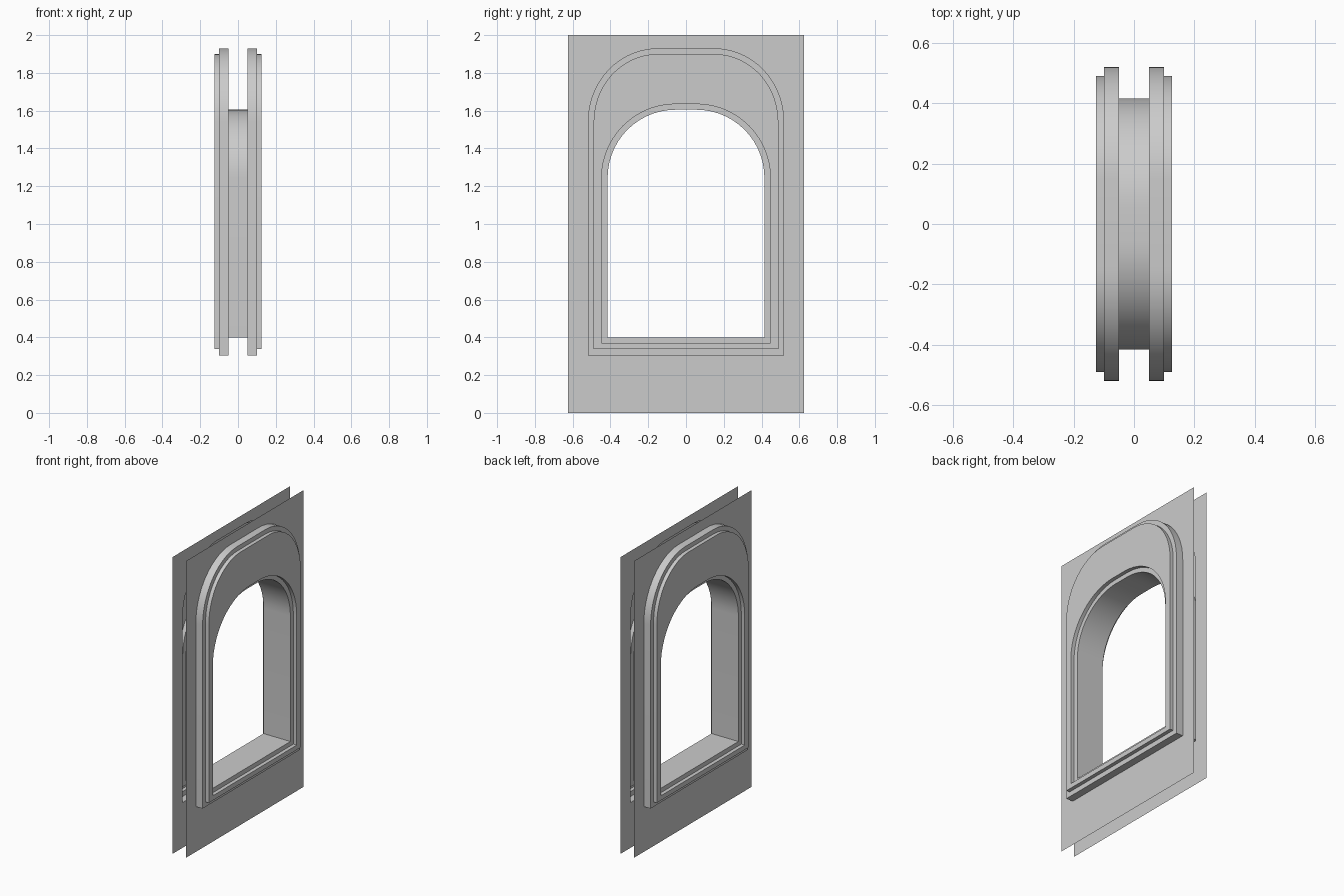
import bpy, bmesh
from math import sin, cos, pi, radians

if "Cube" in bpy.data.objects:
    bpy.data.objects.remove(bpy.data.objects["Cube"])

SEG = 14


def outline(bm, x, half_w, bottom, top, ry, rz):
    """Window outline: square sill corners, rounded top corners, anticlockwise from +x."""
    pts = [(-half_w, bottom), (half_w, bottom)]
    for i in range(SEG + 1):
        a = pi / 2 * i / SEG
        pts.append((half_w - ry + ry * cos(a), top - rz + rz * sin(a)))
    pts += [(-y, z) for y, z in reversed(pts[2:])]
    return [bm.verts.new((x, y, z)) for y, z in pts]


def finish(bm, name):
    """Turn the +x half into a mirrored, smooth-by-angle object."""
    for f in bm.faces:
        f.smooth = True
    me = bpy.data.meshes.new(name)
    bm.to_mesh(me)
    bm.free()
    me.set_sharp_from_angle(angle=radians(30))
    ob = bpy.data.objects.new(name, me)
    bpy.context.collection.objects.link(ob)
    mod = ob.modifiers.new("mirror", 'MIRROR')
    mod.use_axis = (True, False, False)
    mod.merge_threshold = 0.0005
    return ob


# half width, bottom, top, corner radii
OUTER = (0.52, 0.305, 1.93, 0.37, 0.39)
OUTER_STEP = (0.489, 0.338, 1.90, 0.34, 0.36)
INNER_STEP = (0.447, 0.37, 1.635, 0.392, 0.392)
OPENING = (0.415, 0.40, 1.605, 0.36, 0.36)

# stepped window trim and reveal
profile = [(0.05, OUTER), (0.10, OUTER), (0.10, OUTER_STEP), (0.125, OUTER_STEP),
           (0.125, INNER_STEP), (0.10, INNER_STEP), (0.10, OPENING), (0.0, OPENING)]
bm = bmesh.new()
rings = [outline(bm, x, *shape) for x, shape in profile]
for a, b in zip(rings, rings[1:]):
    n = len(a)
    for k in range(n):
        j = (k + 1) % n
        bm.faces.new((a[k], a[j], b[j], b[k]))
finish(bm, "window_frame")

# thin wall panels with a hole for the trim
bm = bmesh.new()
hole = outline(bm, 0.05, *OUTER)
rect = [bm.verts.new((0.05, y, z)) for y, z in
        ((-0.625, 0), (0.625, 0), (0.625, 2), (-0.625, 2))]
for loop in (hole, rect):
    for k in range(len(loop)):
        bm.edges.new((loop[k], loop[(k + 1) % len(loop)]))
bmesh.ops.triangle_fill(bm, use_beauty=True, use_dissolve=False,
                        edges=bm.edges[:], normal=(1, 0, 0))
bm.normal_update()
for f in bm.faces:
    if f.normal.x < 0:
        f.normal_flip()
finish(bm, "wall_panels")
